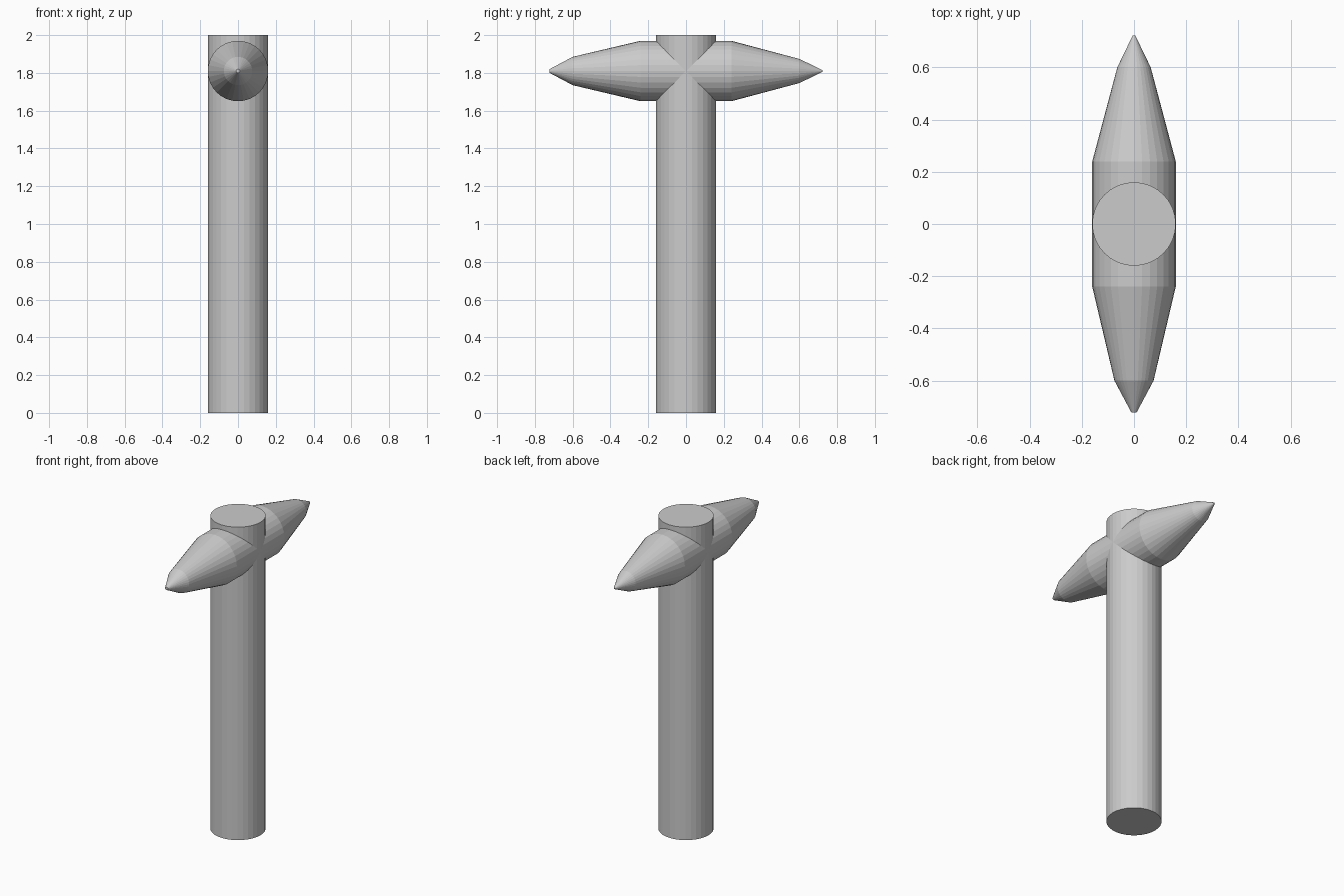
import bpy, bmesh
from math import cos, sin, pi

if "Cube" in bpy.data.objects:
    bpy.data.objects.remove(bpy.data.objects["Cube"])

SIDES = 32


def lathe(name, profile, place):
    """Closed flat-faceted solid of revolution from (distance, radius) pairs."""
    bm = bmesh.new()
    rings = []
    for d, r in profile:
        rings.append([bm.verts.new(place(d, r * cos(2 * pi * i / SIDES), r * sin(2 * pi * i / SIDES)))
                      for i in range(SIDES)])
    for a, b in zip(rings, rings[1:]):
        for i in range(SIDES):
            j = (i + 1) % SIDES
            bm.faces.new((a[i], a[j], b[j], b[i]))
    bm.faces.new(rings[0])
    bm.faces.new(rings[-1])
    bmesh.ops.recalc_face_normals(bm, faces=bm.faces)
    mesh = bpy.data.meshes.new(name)
    bm.to_mesh(mesh)
    bm.free()
    obj = bpy.data.objects.new(name, mesh)
    bpy.context.collection.objects.link(obj)
    return obj


# Upright handle
lathe("handle", [(0, 0.16), (2, 0.16)], lambda d, u, v: (u, v, d))

# Double-pointed head lying along y, front spike slightly blunter
lathe("pick_head",
      [(-0.722, 0.01), (-0.6, 0.075), (-0.24, 0.16),
       (0.24, 0.16), (0.6, 0.064), (0.722, 0.005)],
      lambda d, u, v: (u, d, 1.81 + v))
